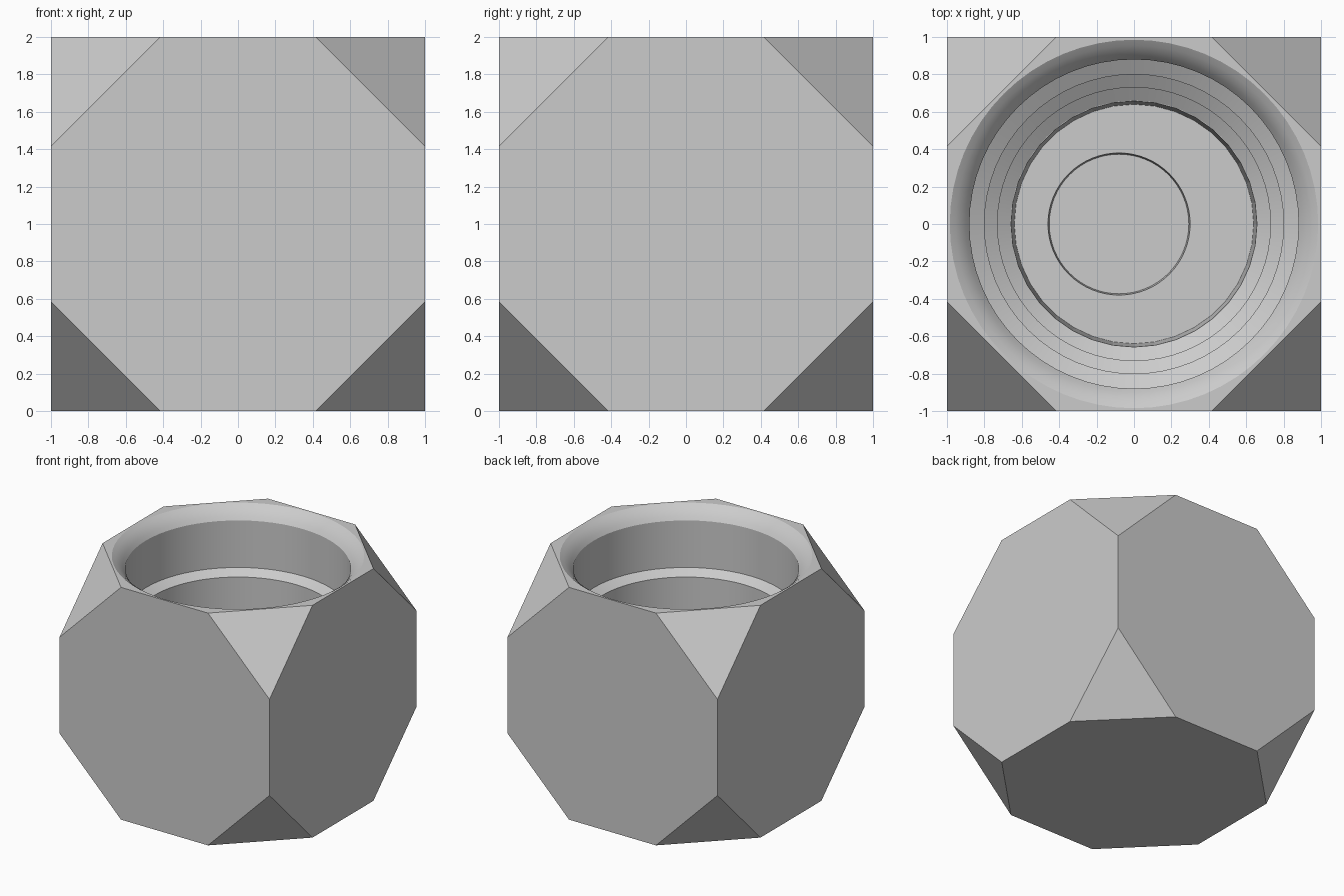
import bpy, bmesh, math
from itertools import product

default = bpy.data.objects.get("Cube")
if default:
    bpy.data.objects.remove(default, do_unlink=True)

grey = bpy.data.materials.new("light grey")
grey.use_nodes = True
colour = (0.6, 0.6, 0.6, 1)
grey.diffuse_color = colour
grey.node_tree.nodes["Principled BSDF"].inputs["Base Color"].default_value = colour


def make_object(name, bm):
    bmesh.ops.recalc_face_normals(bm, faces=bm.faces)
    mesh = bpy.data.meshes.new(name)
    bm.to_mesh(mesh)
    bm.free()
    mesh.materials.append(grey)
    obj = bpy.data.objects.new(name, mesh)
    bpy.context.collection.objects.link(obj)
    return obj


def lathe(name, profile, centre_x=0.0, sides=64):
    """Closed solid of revolution from (radius, height) pairs."""
    bm = bmesh.new()
    rings = []
    for r, z in profile:
        angles = [math.tau * i / sides for i in range(sides)]
        rings.append([bm.verts.new((centre_x + r * math.cos(a), r * math.sin(a), z))
                      for a in angles])
    for low, high in zip(rings, rings[1:]):
        for i in range(sides):
            j = (i + 1) % sides
            bm.faces.new((low[i], low[j], high[j], high[i]))
    bm.faces.new(rings[0])
    bm.faces.new(rings[-1])
    return make_object(name, bm)


# Truncated cube body: one corner triangle per cube corner
short = math.sqrt(2) - 1
bm = bmesh.new()
for signs in product((-1, 1), repeat=3):
    for axis in range(3):
        p = [s * (short if i == axis else 1) for i, s in enumerate(signs)]
        bm.verts.new((p[0], p[1], p[2] + 1))
bmesh.ops.convex_hull(bm, input=bm.verts)
bmesh.ops.dissolve_limit(bm, angle_limit=0.02, verts=bm.verts, edges=bm.edges)
body = make_object("truncated_cube_pot", bm)

# Rounded lip
start, end, steps = math.radians(30), math.radians(60), 4
radius = 0.105 / (math.sin(end) - math.sin(start))
profile = [(0.985 + 0.05 / math.tan(start), 2.05)]
for i in range(steps + 1):
    a = start + (end - start) * i / steps
    profile.append((0.985 - radius * (math.sin(a) - math.sin(start)),
                    2 - radius * (math.cos(start) - math.cos(a))))

# Upright tiers, each ending in a sloping shoulder
bottom = 1.49
for outer, inner in ((0.88, 0.80), (0.80, 0.73), (0.73, 0.66)):
    profile += [(outer, bottom), (inner, bottom - 0.045)]
    bottom -= 0.45
cavity = lathe("cavity_cutter", profile)

# Faceted, slightly tapered bore and a shallow off-centre recess in its floor
bore = lathe("bore_cutter", [(0.659, 0.57), (0.64, 0.2)], sides=36)
recess = lathe("recess_cutter", [(0.38, 0.3), (0.38, 0.2), (0.373, 0.14)], -0.08)

cutters = (cavity, bore, recess)
for cutter in cutters:
    cutter.hide_render = True
    cut = body.modifiers.new(cutter.name, 'BOOLEAN')
    cut.operation = 'DIFFERENCE'
    cut.solver = 'EXACT'
    cut.object = cutter

# Bake the cuts and drop the cutters
graph = bpy.context.evaluated_depsgraph_get()
baked = bpy.data.meshes.new_from_object(body.evaluated_get(graph))
body.modifiers.clear()
body.data = baked
for cutter in cutters:
    bpy.data.objects.remove(cutter, do_unlink=True)
baked.materials.clear()
baked.materials.append(grey)

bpy.ops.object.select_all(action='DESELECT')
body.select_set(True)
bpy.context.view_layer.objects.active = body
bpy.ops.object.shade_smooth_by_angle(angle=math.radians(9))
